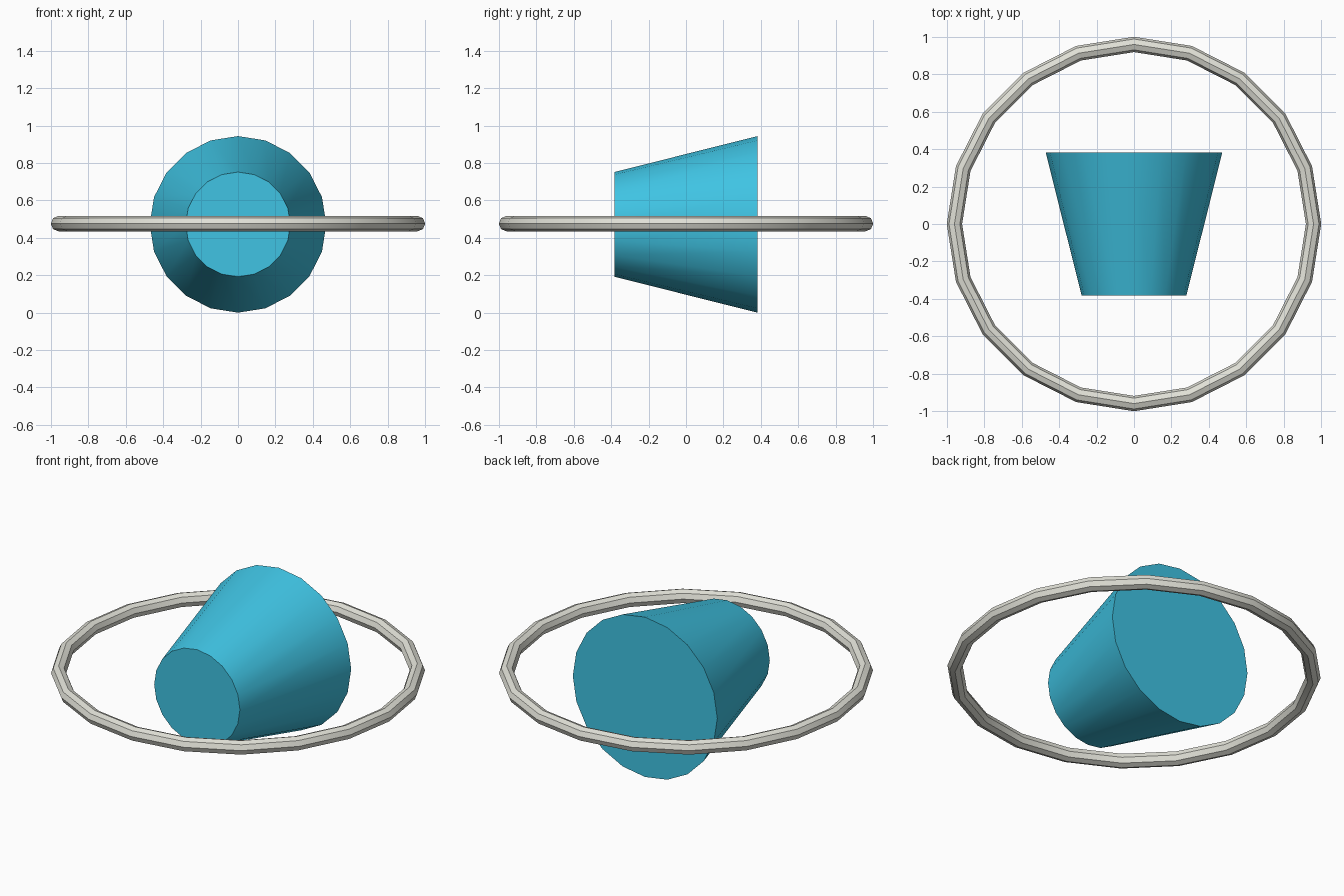
import bpy, bmesh
from math import radians, cos, sin, pi

if "Cube" in bpy.data.objects:
    bpy.data.objects.remove(bpy.data.objects["Cube"])

Z = 0.472  # shared centre height


def material(name, color):
    m = bpy.data.materials.new(name)
    m.diffuse_color = color
    m.use_nodes = True
    m.node_tree.nodes["Principled BSDF"].inputs["Base Color"].default_value = m.diffuse_color
    return m


def finish(obj, mat):
    obj.data.materials.append(mat)
    bpy.ops.object.shade_smooth_by_angle(angle=radians(40))


# Tapered body lying along y, small end to the front
bpy.ops.mesh.primitive_cone_add(vertices=20, radius1=0.28, radius2=0.472, depth=0.764,
                                location=(0, 0, Z), rotation=(-pi / 2, 0, 0))
body = bpy.context.object
body.name = "tapered_body"
finish(body, material("blue", (0.05, 0.55, 0.77, 1)))

# Thin horizontal ring around the body
bpy.ops.mesh.primitive_torus_add(major_segments=20, minor_segments=8,
                                 major_radius=0.96, minor_radius=0.041,
                                 location=(0, 0, Z + 0.004))
ring = bpy.context.object
ring.name = "ring"
finish(ring, material("pale_grey", (0.75, 0.75, 0.68, 1)))
